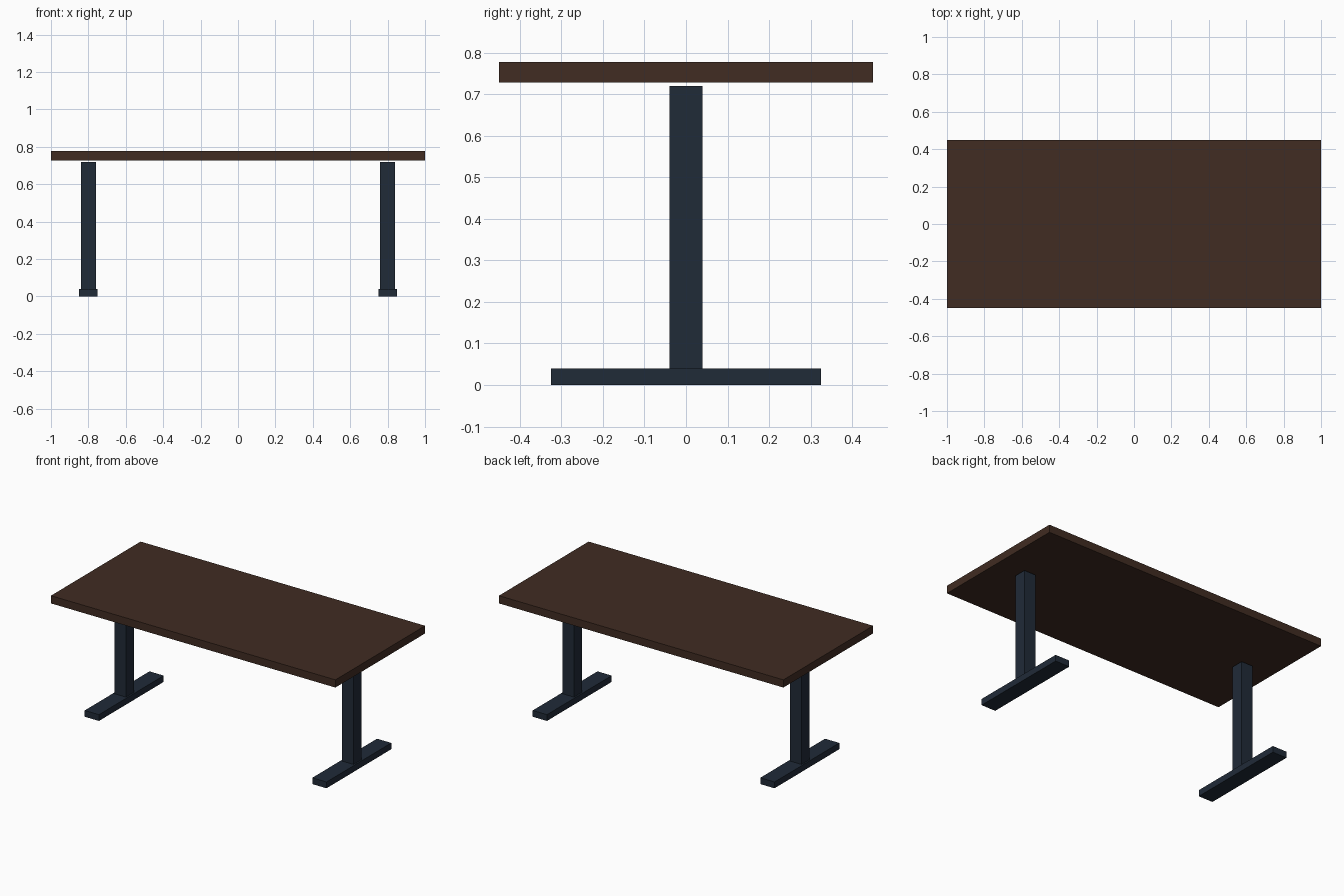
import bpy

cube = bpy.data.objects.get("Cube")
if cube:
    bpy.data.objects.remove(cube, do_unlink=True)


def make_material(name, color):
    mat = bpy.data.materials.new(name)
    mat.use_nodes = True
    mat.diffuse_color = color
    mat.node_tree.nodes["Principled BSDF"].inputs["Base Color"].default_value = color
    return mat


def box(name, x, width, depth, bottom, top, mat):
    """Box centred on y = 0, spanning bottom to top."""
    bpy.ops.mesh.primitive_cube_add(size=1, location=(x, 0, (bottom + top) / 2))
    obj = bpy.context.object
    obj.name = name
    obj.scale = (width, depth, top - bottom)
    bpy.ops.object.transform_apply(location=False, rotation=False, scale=True)
    obj.data.materials.append(mat)
    return obj


wood = make_material("dark_brown_wood", (0.052, 0.025, 0.016, 1))
metal = make_material("dark_navy_metal", (0.0144, 0.0235, 0.039, 1))

# Tabletop, resting just clear of the posts
box("tabletop", 0, 2.0, 0.9, 0.728, 0.777, wood)

# A foot bar and a square post at each end
FOOT_HEIGHT = 0.04
for side, x in (("left", 0.8), ("right", -0.8)):
    box(side + "_foot", x, 0.1, 0.65, 0, FOOT_HEIGHT, metal)
    box(side + "_post", x, 0.08, 0.08, FOOT_HEIGHT, 0.72, metal)
